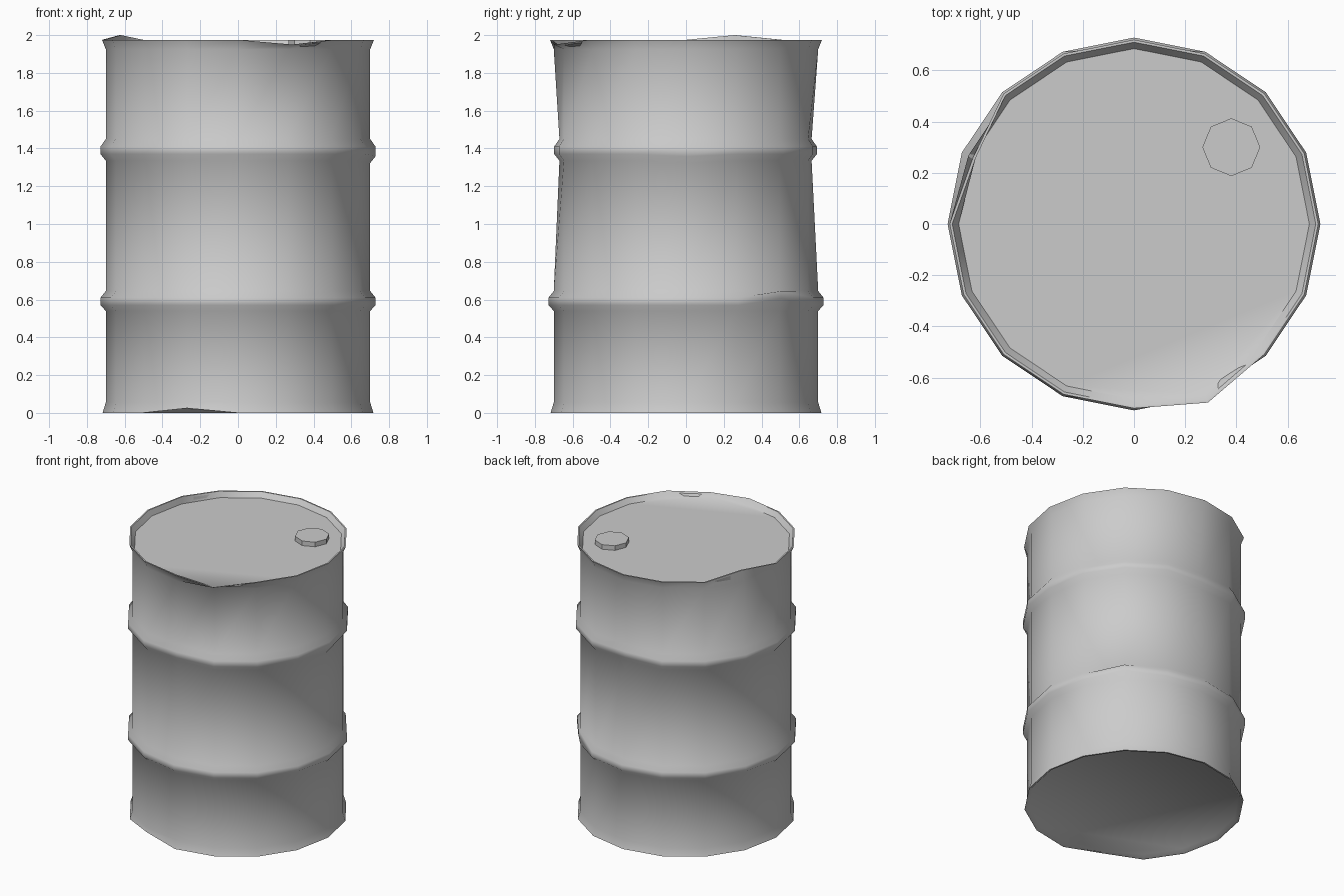
import bpy, bmesh, math
from mathutils import Vector

if "Cube" in bpy.data.objects:
    bpy.data.objects.remove(bpy.data.objects["Cube"])

SIDES = 16


def finish(bm, name, angle):
    bmesh.ops.recalc_face_normals(bm, faces=bm.faces)
    mesh = bpy.data.meshes.new(name)
    bm.to_mesh(mesh)
    bm.free()
    ob = bpy.data.objects.new(name, mesh)
    bpy.context.collection.objects.link(ob)
    bpy.ops.object.select_all(action='DESELECT')
    ob.select_set(True)
    bpy.context.view_layer.objects.active = ob
    bpy.ops.object.shade_smooth_by_angle(angle=math.radians(angle))
    return ob


def lathe(profile, sides, centre=(0, 0)):
    bm = bmesh.new()
    rings = []
    for r, z in profile:
        rings.append([bm.verts.new((centre[0] + r * math.cos(2 * math.pi * i / sides),
                                    centre[1] + r * math.sin(2 * math.pi * i / sides), z))
                      for i in range(sides)])
    for a, b in zip(rings, rings[1:]):
        for i in range(sides):
            j = (i + 1) % sides
            bm.faces.new((a[i], a[j], b[j], b[i]))
    bm.faces.new(rings[0])
    bm.faces.new(rings[-1])
    return bm, rings


# Drum shell: recessed base, two hoops, flared rims, recessed lid
profile = [(0.685, 0.02), (0.705, 0.0), (0.717, 0.0), (0.70, 0.055),
           (0.70, 0.54), (0.728, 0.57), (0.728, 0.61), (0.70, 0.645),
           (0.70, 1.335), (0.728, 1.37), (0.728, 1.41), (0.70, 1.45),
           (0.70, 1.925), (0.72, 1.975), (0.71, 1.975), (0.685, 1.94)]
bm, rings = lathe(profile, SIDES)


# Dents: move one column of some rings radially and vertically
def dent(ring_ids, column, radial, dz=0.0):
    for k in ring_ids:
        v = rings[k][column % SIDES]
        v.co += Vector((v.co.x, v.co.y, 0)).normalized() * radial + Vector((0, 0, dz))


dent((8, 9, 10, 11), 4, -0.035)          # back pinch
dent((8, 9, 10, 11), 12, -0.03)          # front pinch
dent((13, 14), 7, -0.04, 0.025)          # raised rim
dent((13, 14), 13, 0.035, -0.025)        # bent-out rim
dent((15,), 13, 0.035)
dent((1, 2), 11, -0.01, 0.025)           # base rim nick
dent((8, 9), 0, 0.0, -0.012)             # hoop nicks
dent((5, 6), 2, -0.015, 0.035)
finish(bm, "drum_shell", 50)

# Filler cap
bm, rings = lathe([(0.113, 1.93), (0.113, 1.973)], 8, (0.38, 0.30))
finish(bm, "filler_cap", 30)
